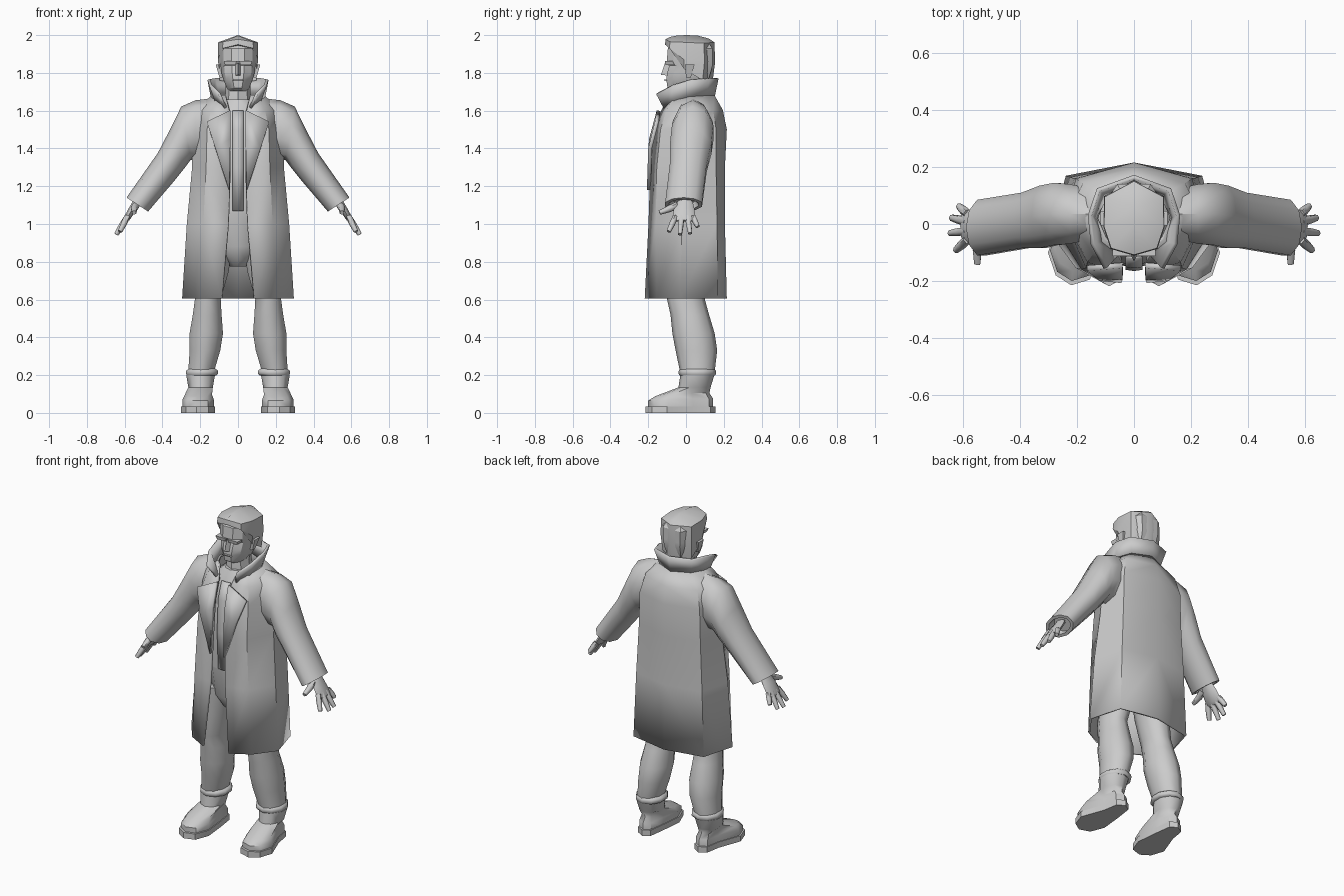
import bpy, bmesh, math
from mathutils import Vector

cloth = bpy.data.materials.new("plain_grey")
cloth.diffuse_color = (0.6, 0.6, 0.6, 1)


def loft(name, rings, mirror=True, closed=True, cap=True, thick=0, angle=40):
    """Skin a list of rings with equal point counts."""
    bm = bmesh.new()
    rows = [[bm.verts.new(p) for p in r] for r in rings]
    n = len(rows[0])
    for a, b in zip(rows, rows[1:]):
        for i in range(n if closed else n - 1):
            j = (i + 1) % n
            bm.faces.new((a[i], a[j], b[j], b[i]))
    if closed and cap:
        bm.faces.new(rows[0])
        bm.faces.new(rows[-1])
    bmesh.ops.remove_doubles(bm, verts=bm.verts, dist=0.0005)
    bmesh.ops.recalc_face_normals(bm, faces=bm.faces)
    me = bpy.data.meshes.new(name)
    bm.to_mesh(me)
    bm.free()
    me.materials.append(cloth)
    ob = bpy.data.objects.new(name, me)
    bpy.context.collection.objects.link(ob)
    if mirror:
        m = ob.modifiers.new("mirror", 'MIRROR')
        m.use_clip = True
    if thick:
        s = ob.modifiers.new("thickness", 'SOLIDIFY')
        s.thickness, s.offset = thick, 0
    bpy.ops.object.select_all(action='DESELECT')
    ob.select_set(True)
    bpy.context.view_layer.objects.active = ob
    bpy.ops.object.shade_smooth_by_angle(angle=math.radians(angle))
    return ob


def oval(z, cx, rx, cy, ry, n=10):
    """Horizontal oval starting at the back, running outwards."""
    t = [math.tau * i / n for i in range(n)]
    return [(cx + rx * math.sin(a), cy + ry * math.cos(a), z) for a in t]


def tube(name, path, sides=6, angle=60):
    """Tapered tube through (x, y, z, radius) points."""
    pts = [Vector(p[:3]) for p in path]
    d = (pts[-1] - pts[0]).normalized()
    u = d.cross(Vector((0, 1, 0.2))).normalized()
    v = d.cross(u)
    rings = [[p + (u * math.cos(k * math.tau / sides) + v * math.sin(k * math.tau / sides)) * q[3]
              for k in range(sides)] for p, q in zip(pts, path)]
    return loft(name, rings, angle=angle)


def half(z, pts):
    return [(x, y, z) for x, y in pts]


# Long open coat: front edge, front corner, side, back corner, back centre
loft("coat_body", [
    half(0.605, [(.085, -.213), (.20, -.15), (.29, -.03), (.235, .165), (0, .21)]),
    half(1.0, [(.05, -.193), (.18, -.155), (.265, -.02), (.22, .16), (0, .2)]),
    half(1.3, [(.04, -.183), (.165, -.15), (.237, 0), (.205, .155), (0, .2)]),
    half(1.5, [(.04, -.165), (.16, -.13), (.24, .02), (.2, .155), (0, .21)]),
    half(1.6, [(.045, -.125), (.14, -.1), (.23, .03), (.175, .14), (0, .19)]),
    half(1.68, [(.065, -.085), (.1, -.05), (.13, .02), (.1, .1), (0, .145)]),
], closed=False, thick=.012)


# Sleeves: rings given by top point, bottom point and depth range
def sleeve_ring(top, bot, y0, y1, n=10):
    tx, tz = top
    bx, bz = bot
    out = []
    for k in range(n):
        a = math.tau * k / n
        c, s = (1 + math.cos(a)) / 2, math.sin(a)
        out.append((bx + (tx - bx) * c, (y0 + y1) / 2 + (y1 - y0) / 2 * s, bz + (tz - bz) * c))
    return out


loft("sleeve", [
    sleeve_ring((.14, 1.665), (.19, 1.34), -.06, .13),
    sleeve_ring((.225, 1.655), (.225, 1.34), -.075, .145),
    sleeve_ring((.30, 1.622), (.25, 1.34), -.08, .15),
    sleeve_ring((.36, 1.5), (.28, 1.3), -.09, .14),
    sleeve_ring((.425, 1.375), (.34, 1.225), -.09, .115),
    sleeve_ring((.59, 1.14), (.476, 1.066), -.115, .09),
    sleeve_ring((.575, 1.13), (.491, 1.076), -.095, .07),
    sleeve_ring((.55, 1.16), (.47, 1.1), -.07, .05),
], angle=50)

# Standing collar and folded lapels
loft("collar", [
    [(.055, -.105, 1.595), (.11, -.06, 1.635), (.135, .02, 1.665), (.1, .1, 1.675), (0, .145, 1.675)],
    [(.10, -.155, 1.69), (.145, -.07, 1.735), (.155, .03, 1.765), (.125, .12, 1.77), (0, .165, 1.772)],
], closed=False, thick=.015)
loft("lapel", [
    [(.04, -.145, 1.6), (.04, -.185, 1.45), (.045, -.197, 1.18)],
    [(.165, -.155, 1.54), (.12, -.19, 1.4), (.048, -.197, 1.18)],
], closed=False, thick=.02, angle=30)

# Shirt, button strip, trousers
loft("shirt", [oval(z, 0, rx, .01, ry, 12) for z, rx, ry in [
    (1.06, .185, .155), (1.3, .19, .165), (1.5, .2, .155), (1.6, .14, .12), (1.66, .075, .09)]], mirror=False)
loft("button_strip", [[(x, y - .004 - t, z) for z, y in [(1.07, -.142), (1.3, -.154), (1.5, -.144), (1.6, -.11)]]
                      for x, t in [(0, .004), (.03, 0)]], closed=False, thick=.006)
loft("trouser_hips", [oval(z, 0, rx, .005, ry, 12) for z, rx, ry in [
    (.775, .04, .06), (.81, .075, .1), (.88, .15, .13), (1.07, .18, .148)]], mirror=False)
loft("trouser_leg", [oval(z, cx, rx, cy, ry, 10) for z, cx, rx, cy, ry in [
    (.92, .11, .09, .0, .12), (.75, .13, .085, .0, .11), (.6, .16, .072, .0, .1), (.52, .163, .08, .02, .102),
    (.42, .168, .093, .04, .112), (.33, .175, .085, .055, .11), (.22, .195, .072, .06, .092)]], angle=60)

# Boots: toed-out footprint blending up to the shaft
foot = [(.19, .155), (.235, .13), (.25, .04), (.302, -.10), (.275, -.18),
        (.22, -.215), (.155, -.195), (.122, -.11), (.135, .02), (.15, .13)]


def foot_ring(s, zt, zh, toe=1):
    """Scaled footprint, zt high at the toe and zh at the heel."""
    out = []
    for x, y in foot:
        yy = y * toe if y < 0 else y
        f = min(1, max(0, (y + .2) / .2))
        out.append((.2 + (x - .2) * s, .0 + yy * s, zt + (zh - zt) * f))
    return out


loft("boot_sole", [foot_ring(1, 0, 0), foot_ring(1, .035, .035)], angle=30)
loft("boot", [foot_ring(.93, .03, .03), foot_ring(.93, .065, .075), foot_ring(.8, .088, .105, .95),
              oval(.135, .198, .068, .045, .085), oval(.2, .198, .08, .06, .09)], angle=50)
loft("boot_cuff", [oval(.198, .192, .082, .06, .093), oval(.208, .19, .09, .06, .1),
                   oval(.225, .19, .088, .06, .098), oval(.235, .19, .072, .06, .088)], angle=50)

# Hands: flat palm, four fingers and a thumb
loft("palm", [sleeve_ring(t, b, y0, y1, 8) for t, b, y0, y1 in [
    ((.55, 1.13), (.515, 1.11), -.045, .035), ((.575, 1.09), (.54, 1.07), -.065, .045),
    ((.605, 1.035), (.575, 1.02), -.07, .05), ((.61, 1.02), (.59, 1.012), -.06, .045)]], angle=50)
for nm, y0, tip in [("index_finger", -.055, (.625, -.092, .96)), ("middle_finger", -.024, (.645, -.032, .945)),
                    ("ring_finger", .008, (.64, .022, .95)), ("little_finger", .036, (.615, .062, .985))]:
    m = [(a + b) / 2 for a, b in zip((.585, y0, 1.04), tip)]
    tube(nm, [(.585, y0, 1.04, .016), (*m, .016), (*tip, .012)])
tube("thumb", [(.54, -.045, 1.1, .02), (.55, -.09, 1.08, .018), (.55, -.14, 1.06, .012)])

# Neck and head
loft("neck", [oval(1.6, 0, .08, .02, .085, 8), oval(1.7, 0, .066, .01, .075, 8),
              oval(1.78, 0, .066, .03, .075, 8)], mirror=False)


def face_ring(z, w, f, b):
    right = [(.35 * w, f + .006), (.8 * w, f + .04), (w, f + .085), (w, b - .06), (.6 * w, b)]
    return [(x, y, z) for x, y in right + [(-x, y) for x, y in right[::-1]]]


loft("head", [face_ring(*r) for r in [
    (1.705, .055, -.08, .07), (1.72, .06, -.104, .09), (1.765, .078, -.11, .12), (1.8, .088, -.106, .13),
    (1.838, .092, -.094, .14), (1.86, .095, -.108, .14), (1.93, .098, -.102, .14), (1.96, .08, -.07, .12)]],
    mirror=False, angle=25)

# Swept hair shell rising to a centre ridge
cols = [(0, -.108), (.08, -.085), (.105, -.01), (.103, .095), (0, .15)]
loft("hair", [
    [(x * .95, y * .93, z) for (x, y), z in zip(cols, [1.945, 1.93, 1.82, 1.76, 1.745])],
    [(x * 1.02, y * 1.03, z) for (x, y), z in zip(cols, [1.95, 1.93, 1.87, 1.86, 1.86])],
    [(x, y, z) for (x, y), z in zip(cols, [1.978, 1.965, 1.962, 1.957, 1.962])],
    [(0, y, z) for y, z in [(-.085, 1.99), (-.05, 1.997), (0, 2.0), (.06, 1.998), (.12, 1.982)]],
], closed=False, angle=25)


# Face details
def block(name, a, b):
    """Tapered block between two sections (x0, x1, y0, y1, z)."""
    loft(name, [[(r[0], r[2], r[4]), (r[1], r[2], r[4]), (r[1], r[3], r[4]), (r[0], r[3], r[4])] for r in (a, b)],
         angle=25)


block("brow", (.012, .068, -.108, -.06, 1.842), (.008, .075, -.112, -.06, 1.862))
block("ear", (.08, .098, .0, .025, 1.775), (.08, .118, -.005, .045, 1.845))
loft("nose", [[(-.02, -.09, 1.785), (0, -.132, 1.79), (.02, -.09, 1.785)],
              [(-.011, -.09, 1.85), (0, -.112, 1.85), (.011, -.09, 1.85)]], mirror=False, angle=25)
block("mouth", (0, .03, -.114, -.08, 1.757), (0, .026, -.116, -.08, 1.764))
